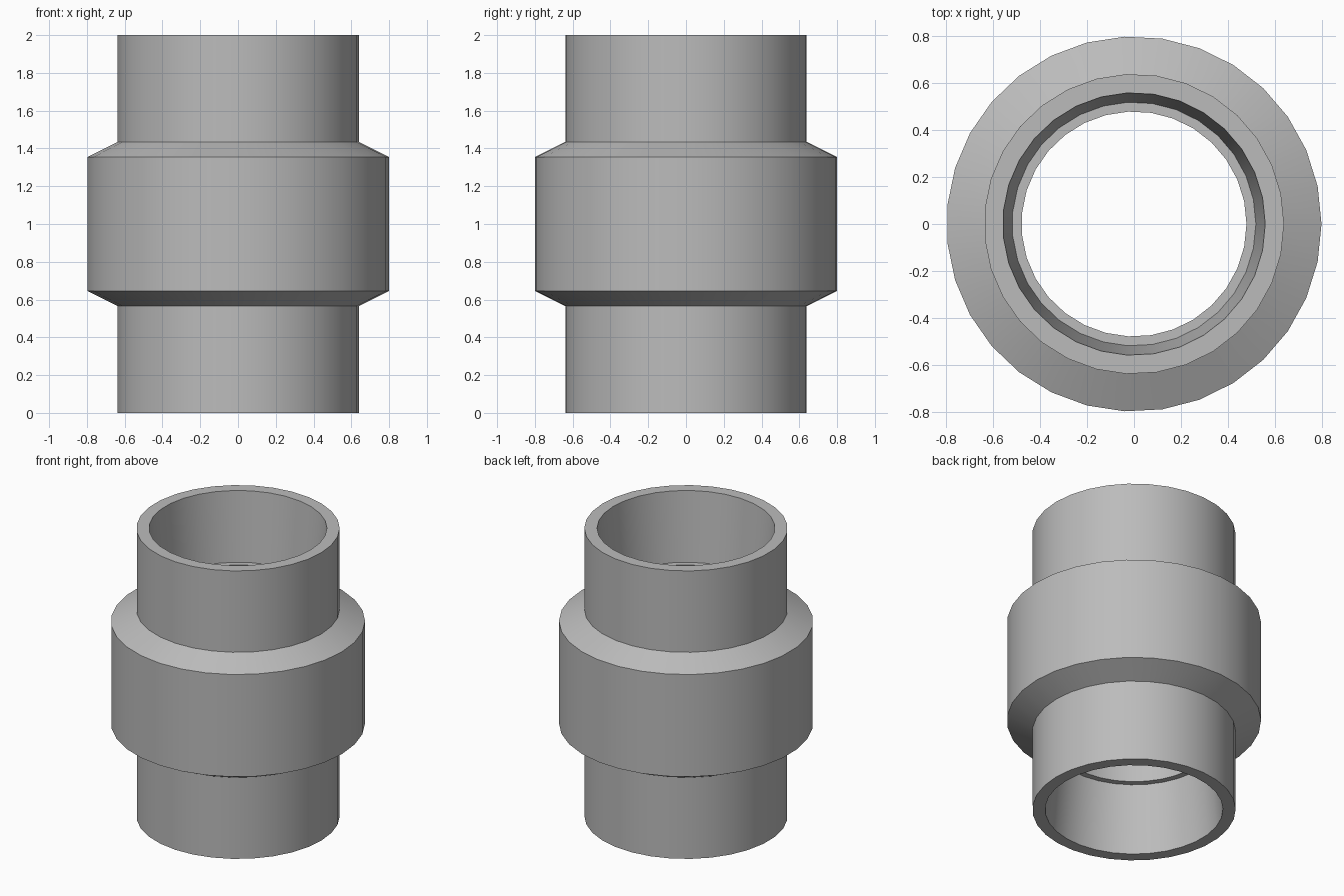
import bpy
import bmesh
import math

cube = bpy.data.objects.get("Cube")
if cube:
    bpy.data.objects.remove(cube, do_unlink=True)

SIDES = 31
HEIGHT = 2.0

# Plain grey plastic
grey = bpy.data.materials.new("plain_grey")
grey.use_nodes = True
colour = (0.5, 0.5, 0.5, 1.0)
grey.diffuse_color = colour
grey.node_tree.nodes["Principled BSDF"].inputs["Base Color"].default_value = colour

# Lower half of the wall section (radius, height): bore, stop ledge,
# tapered socket, rim, pipe end, shoulder and collar
lower = [(0.48, 0.48), (0.52, 0.48), (0.56, 0.0), (0.64, 0.0),
         (0.64, 0.565), (0.80, 0.645)]
section = lower + [(r, HEIGHT - z) for r, z in reversed(lower)]


def revolve(name, points, material):
    """Turn a closed section around the z axis into a solid ring."""
    bm = bmesh.new()
    rings = []
    for i in range(SIDES):
        a = math.tau * i / SIDES
        rings.append([bm.verts.new((r * math.cos(a), r * math.sin(a), z))
                      for r, z in points])
    n = len(points)
    for i in range(SIDES):
        here, there = rings[i], rings[(i + 1) % SIDES]
        for j in range(n):
            k = (j + 1) % n
            bm.faces.new((here[j], there[j], there[k], here[k]))
    bmesh.ops.recalc_face_normals(bm, faces=bm.faces)
    mesh = bpy.data.meshes.new(name)
    bm.to_mesh(mesh)
    bm.free()
    mesh.materials.append(material)
    obj = bpy.data.objects.new(name, mesh)
    bpy.context.collection.objects.link(obj)
    return obj


coupling = revolve("pipe_coupling", section, grey)

# Smooth round walls, crisp rims and shoulders
bpy.ops.object.select_all(action="DESELECT")
coupling.select_set(True)
bpy.context.view_layer.objects.active = coupling
bpy.ops.object.shade_smooth_by_angle(angle=math.radians(20))
